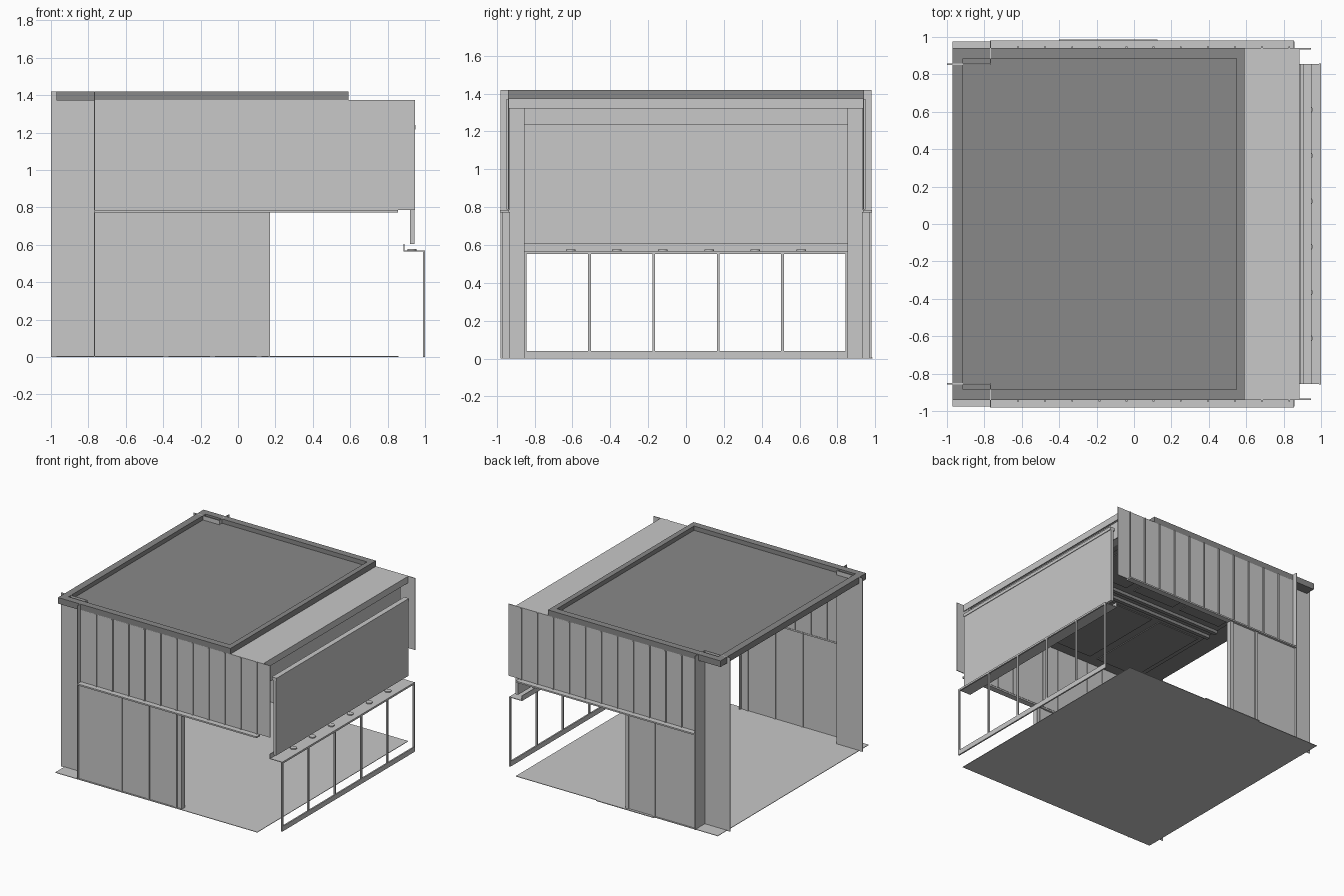
import bpy
import math

cube = bpy.data.objects.get("Cube")
if cube:
    bpy.data.objects.remove(cube, do_unlink=True)


def material(name, value):
    mat = bpy.data.materials.new(name)
    mat.use_nodes = True
    color = (value, value, value, 1)
    mat.diffuse_color = color
    mat.node_tree.nodes["Principled BSDF"].inputs["Base Color"].default_value = color
    return mat


LIGHT = material("light grey", 0.58)
DARK = material("dark grey", 0.25)


def box(name, x, y, z, mat=LIGHT):
    """Axis-aligned box given as (min, max) pairs."""
    (x0, x1), (y0, y1), (z0, z1) = (sorted(p) for p in (x, y, z))
    verts = [(a, b, c) for a in (x0, x1) for b in (y0, y1) for c in (z0, z1)]
    faces = [(0, 1, 3, 2), (4, 6, 7, 5), (0, 4, 5, 1),
             (2, 3, 7, 6), (0, 2, 6, 4), (1, 5, 7, 3)]
    mesh = bpy.data.meshes.new(name)
    mesh.from_pydata(verts, [], faces)
    mesh.materials.append(mat)
    obj = bpy.data.objects.new(name, mesh)
    bpy.context.collection.objects.link(obj)
    return obj


TOP, WALL_TOP, LEDGE = 1.42, 1.374, 0.78
CORNER = -0.765     # where the side walls meet the rear returns
INNER = 0.857       # inner line of the side walls
T = 0.006           # sheet thickness

# Floor sheet
box("floor", (-0.97, 0.857), (-0.975, 0.975), (0, 0.004))

# Side walls, the same on both sides except for the number of door panels
for side, label, wall_end, jambs in (
        (-1, "right", 0.17, (-0.385, -0.137, 0.112)),
        (1, "left", -0.13, (-0.385, -0.145))):
    def at(a, b):
        return (side * a, side * b)

    box(label + "_rear_panel", (-1, CORNER), at(INNER - T, INNER), (0, TOP))
    box(label + "_rear_fin", (CORNER - T, CORNER), at(INNER, 0.98), (0, TOP))
    box(label + "_upper_wall", (CORNER, 0.947), at(0.934, 0.94), (0.787, WALL_TOP))
    box(label + "_ledge", (CORNER, 0.855), at(0.934, 0.982), (0.773, 0.785))
    box(label + "_lower_wall", (CORNER, wall_end), at(0.95, 0.962), (0, 0.775))
    box(label + "_wall_end", (wall_end - T, wall_end), at(0.93, 0.97), (0, 0.775))
    for i, x in enumerate(jambs):
        box(f"{label}_door_jamb_{i}", (x - 0.013, x + 0.013), at(0.945, 0.97), (0, 0.775))
    for i in range(11):
        x = CORNER + 0.145 * (i + 1)
        box(f"{label}_batten_{i}", (x - 0.005, x + 0.005), at(0.93, 0.948), (0.787, 1.372))

# Door threshold
box("threshold", (-0.4, 0.125), (0.975, 0.986), (0, 0.006))

# Main roof: deck with a raised rim
box("roof_deck", (-0.97, 0.59), (-0.94, 0.94), (1.37, 1.385), DARK)
for s in (-1, 1):
    box("roof_rim_side", (-0.97, 0.59), (s * 0.885, s * 0.94), (1.375, TOP), DARK)
for x0, x1 in ((-0.97, -0.913), (0.547, 0.59)):
    box("roof_rim_end", (x0, x1), (-0.885, 0.885), (1.375, TOP), DARK)

# Ceiling with coffers and a middle beam
box("ceiling", (CORNER, 0.59), (-0.93, 0.93), (1.325, 1.33), DARK)
for s in (-1, 1):
    box("ceiling_beam", (CORNER, 0.59), (s * 0.03, s * 0.06), (1.3, 1.325), DARK)
    for i in range(3):
        x = CORNER + 0.04 + 0.45 * i
        box("ceiling_panel", (x, x + 0.38), (s * 0.12, s * 0.84), (1.318, 1.325), DARK)

# Canopy over the shop front
box("canopy_top", (0.59, 0.885), (-0.94, 0.94), (1.368, WALL_TOP))
box("canopy_fascia", (0.879, 0.885), (-0.94, 0.94), (1.32, WALL_TOP))
box("canopy_back", (0.862, 0.868), (-INNER, INNER), (1.18, 1.32))

# Sign board with a top lip
box("sign_board", (0.92, 0.943), (-0.855, 0.855), (0.605, 1.215))
box("sign_lip", (0.905, 0.948), (-0.855, 0.855), (1.215, 1.24))

# Shop front header with down lights
box("header_shelf", (0.885, 1), (-0.855, 0.855), (0.563, 0.568))
box("header_riser", (0.885, 0.89), (-0.855, 0.855), (0.563, 0.605))
for i in range(6):
    bpy.ops.mesh.primitive_cylinder_add(vertices=20, radius=0.025, depth=0.008,
                                        location=(0.93, -0.61 + 0.244 * i, 0.573))
    lamp = bpy.context.object
    lamp.name = f"down_light_{i}"
    lamp.data.materials.append(LIGHT)
    bpy.ops.object.shade_smooth_by_angle(angle=math.radians(40))

# Shop front frame
box("front_top_rail", (0.988, 1), (-0.857, 0.857), (0.553, 0.568))
box("front_bottom_rail", (0.988, 1), (-0.857, 0.857), (0, 0.04))
for i in range(6):
    y = -0.85 + 0.34 * i
    box(f"front_mullion_{i}", (0.988, 1), (y - 0.007, y + 0.007), (0.04, 0.553))
